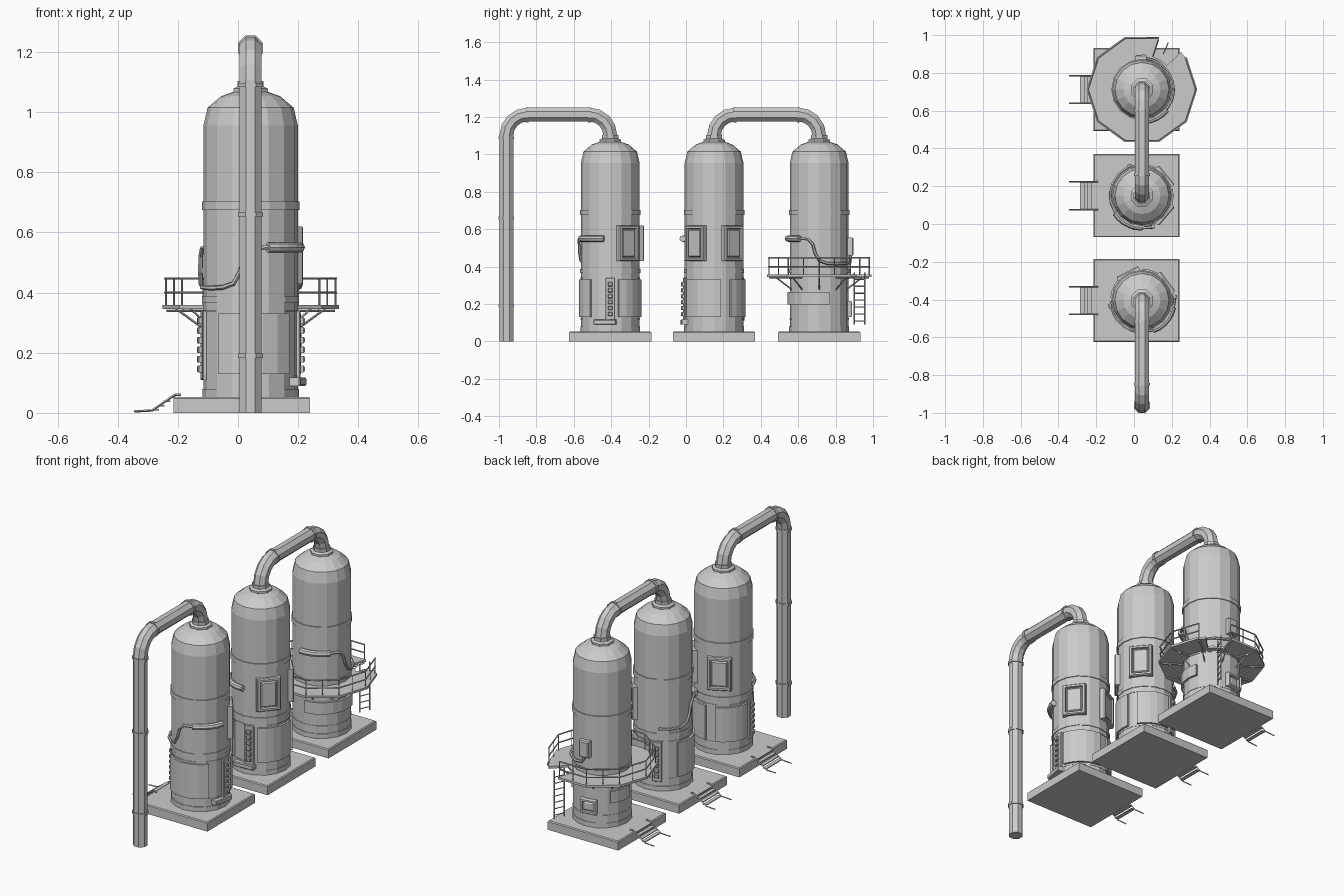
import bpy, bmesh
from math import sin, cos, radians, pi
from mathutils import Vector

if "Cube" in bpy.data.objects:
    bpy.data.objects.remove(bpy.data.objects["Cube"])

CX = 0.042                      # shared axis of tanks and pipes
TANKS = [-0.405, 0.15, 0.712]   # y of each tank


def P(y, r, a, z):
    """Point at polar position around the tank standing at y."""
    return Vector((CX + r * cos(radians(a)), y + r * sin(radians(a)), z))


def loft(name, rings):
    """Skin a row of closed rings, capped at both ends."""
    bm = bmesh.new()
    rows = [[bm.verts.new(p) for p in ring] for ring in rings]
    n = len(rows[0])
    for a, b in zip(rows, rows[1:]):
        for i in range(n):
            j = (i + 1) % n
            bm.faces.new((a[i], a[j], b[j], b[i]))
    bm.faces.new(rows[0][::-1])
    bm.faces.new(rows[-1])
    bmesh.ops.recalc_face_normals(bm, faces=bm.faces)
    me = bpy.data.meshes.new(name)
    bm.to_mesh(me)
    bm.free()
    ob = bpy.data.objects.new(name, me)
    bpy.context.collection.objects.link(ob)
    return ob


def revolve(name, y, prof, n=16, off=0):
    return loft(name, [[P(y, r, off + 360 * i / n, z) for i in range(n)] for r, z in prof])


def arc(name, y, azs, r0, r1, z0, z1):
    """Curved block following the tank wall."""
    prof = [(r0, z0), (r1, z0), (r1, z1), (r0, z1)]
    return loft(name, [[P(y, r, a, z) for r, z in prof] for a in azs])


def steps(a, b, n):
    return [a + (b - a) * i / n for i in range(n + 1)]


def plate(name, y, a, w, z0, z1, levels):
    """Flat plate facing outward at azimuth a; levels are (distance, inset)."""
    out = Vector((cos(radians(a)), sin(radians(a)), 0))
    side = Vector((-out.y, out.x, 0))
    rings = []
    for d, i in levels:
        c = Vector((CX, y, 0)) + out * d
        h = w / 2 - i
        rings.append([c + side * s + Vector((0, 0, z)) for s, z in
                      ((-h, z0 + i), (h, z0 + i), (h, z1 - i), (-h, z1 - i))])
    return loft(name, rings)


def tube(name, pts, r, n=6, off=0.0):
    pts = [Vector(p) for p in pts]
    rings, side = [], None
    for i, p in enumerate(pts):
        t = Vector((0, 0, 0))
        if i:
            t += (p - pts[i - 1]).normalized()
        if i < len(pts) - 1:
            t += (pts[i + 1] - p).normalized()
        t.normalize()
        if side is None:
            side = Vector((1, 0, 0)) if abs(t.x) < 0.8 else Vector((0, 1, 0))
        side = (side - t * side.dot(t)).normalized()
        up = t.cross(side)
        rings.append([p + side * r * cos(2 * pi * k / n + off) + up * r * sin(2 * pi * k / n + off)
                      for k in range(n)])
    return loft(name, rings)


def box(name, x0, x1, y0, y1, z0, z1, ch=0.0):
    lv = [(0, z0), (0, z1 - ch), (ch, z1)] if ch else [(0, z0), (0, z1)]
    return loft(name, [[Vector((x0 + c, y0 + c, z)), Vector((x1 - c, y0 + c, z)),
                        Vector((x1 - c, y1 - c, z)), Vector((x0 + c, y1 - c, z))] for c, z in lv])


# Overhead pipes with bends and joint collars
def pipe(y0, y1, zlow):
    R, ZC = 0.112, 1.101
    up = [(y0 + R * (1 - cos(radians(t))), ZC + R * sin(radians(t))) for t in steps(0, 90, 4)]
    down = [(y0 + y1 - y, z) for y, z in reversed(up)]
    path = [(y0, zlow)] + up + down + [(y1, 1.065)]
    tube("overhead_pipe", [(CX, y, z) for y, z in path], 0.040, 8, pi / 8)
    for y in (y0 + R, y1 - R):
        tube("pipe_collar", [(CX, y - 0.007, ZC + R), (CX, y + 0.007, ZC + R)], 0.045, 8, pi / 8)


pipe(-0.96, TANKS[0], 0.0)
pipe(TANKS[1], TANKS[2], 1.065)
for z in (0.19, 0.66, 1.09):
    tube("pipe_collar", [(CX, -0.96, z - 0.007), (CX, -0.96, z + 0.007)], 0.045, 8, pi / 8)

# Shared tank body, plinth, stairs and hose
for y, sgn, k in zip(TANKS, (1, 1, -1), (0, -77, -109)):
    box("plinth", -0.215, 0.24, y - 0.22, y + 0.22, 0, 0.053, 0.005)
    revolve("tank_body", y, [(0.157, 0.05), (0.157, 0.955), (0.143, 1.015), (0.098, 1.053), (0.05, 1.07)])
    for z0, z1, r in ((0.05, 0.08, 0.160), (0.118, 0.126, 0.159), (0.335, 0.342, 0.160),
                      (0.365, 0.388, 0.161), (0.675, 0.703, 0.162)):
        revolve("tank_band", y, [(r, z0), (r, z1)])
    revolve("pipe_neck", y, [(0.062, 1.06), (0.062, 1.078), (0.047, 1.085), (0.047, 1.103)], 8, 22.5)

    for i in range(4):          # stair treads
        x = -0.285 + 0.019 * i
        box("stair_tread", x, x + 0.022, y - 0.07, y + 0.07, 0.008 + 0.014 * i, 0.013 + 0.014 * i)
    for s in (-1, 1):           # stair stringers
        tube("stair_rail", [(-0.345, y + s * 0.074, 0.005), (-0.285, y + s * 0.074, 0.008),
                            (-0.21, y + s * 0.074, 0.06), (-0.19, y + s * 0.074, 0.06)], 0.004, 4)

    def f(a):
        return sgn * a + k
    tube("hose_canister", [P(y, 0.168, f(a), 0.55) for a in steps(-12, -70, 5)], 0.017, 8)
    tube("hose", [P(y, 0.167, f(a), z) for a, z in
                  ((-68, 0.55), (-88, 0.547), (-97, 0.52), (-102, 0.47), (-110, 0.43),
                   (-124, 0.417), (-144, 0.415), (-166, 0.418))], 0.008, 6)

# Windows, cladding and gauges on the first two tanks
for y, k in zip(TANKS[:2], (0, -77)):
    for a in (37, 117):
        plate("window", y, a + k, 0.13, 0.43, 0.62,
              [(0.12, 0), (0.166, 0), (0.172, 0.005), (0.172, 0.016), (0.158, 0.018),
               (0.158, 0.022), (0.167, 0.028)])
    for a0, a1 in ((-130, -40), (16, 90), (110, 175)):
        arc("cladding_panel", y, steps(a0 + k, a1 + k, 5), 0.14, 0.168, 0.13, 0.33)
    for a in (0, 190):
        plate("gauge_plate", y, a + k, 0.052, 0.11, 0.34, [(0.13, 0), (0.163, 0), (0.166, 0.003)])
        for i in range(6):
            z = 0.135 + 0.032 * i
            plate("gauge_stud", y, a + k, 0.026, z, z + 0.022, [(0.16, 0), (0.176, 0), (0.18, 0.004)])
    plate("valve_box", y, k - 10, 0.12, 0.09, 0.117, [(0.14, 0), (0.174, 0), (0.178, 0.004)])

# Walkway around the third tank, with a ladder hatch
Y = TANKS[2]
corners = [72 + 36 * i for i in range(10)]
arc("walkway_floor", Y, corners, 0.14, 0.293, 0.345, 0.358)
arc("walkway_floor_inner", Y, [36, 54, 72], 0.14, 0.185, 0.345, 0.358)
arc("walkway_floor_edge", Y, [36, 44], 0.14, 0.286, 0.345, 0.358)
for z in (0.40, 0.447):
    tube("guard_rail", [P(Y, 0.284, a, z) for a in corners], 0.004, 5)
for a in corners:
    tube("rail_post", [P(Y, 0.282, a, 0.35), P(Y, 0.282, a, 0.447)], 0.0035, 4)
for a in corners[:-1]:
    tube("rail_post", [P(Y, 0.268, a + 18, 0.35), P(Y, 0.268, a + 18, 0.447)], 0.003, 4)
for a in corners:
    tube("walkway_brace", [P(Y, 0.15, a, 0.275), P(Y, 0.25, a, 0.348)], 0.004, 4)
    tube("walkway_joist", [P(Y, 0.15, a, 0.341), P(Y, 0.28, a, 0.341)], 0.005, 4)

# Access ladder
lad = [Vector((0.155, 0.90, 0)), Vector((0.18, 0.957, 0))]
for p in lad:
    tube("ladder_rail", [p + Vector((0, 0, 0.09)), p + Vector((0, 0, 0.37))], 0.004, 4)
for i in range(7):
    dz = Vector((0, 0, 0.11 + 0.037 * i))
    tube("ladder_rung", [lad[0] + dz, lad[1] + dz], 0.003, 4)

# Third tank fittings
tube("hose_extension", [P(Y, 0.167, a, z) for a, z in
                        ((56, 0.418), (70, 0.418), (84, 0.425), (90, 0.45), (90, 0.48))], 0.008, 6)
plate("control_box", Y, 92, 0.06, 0.46, 0.555, [(0.14, 0), (0.178, 0), (0.184, 0.006)])
arc("belt_panel", Y, steps(-88, 20, 6), 0.14, 0.169, 0.197, 0.265)
plate("inspection_hatch", Y, 98, 0.095, 0.13, 0.215,
      [(0.12, 0), (0.166, 0), (0.172, 0.004), (0.172, 0.014), (0.16, 0.016), (0.166, 0.026)])
arc("belt_panel_back", Y, steps(140, 185, 3), 0.14, 0.166, 0.197, 0.265)
